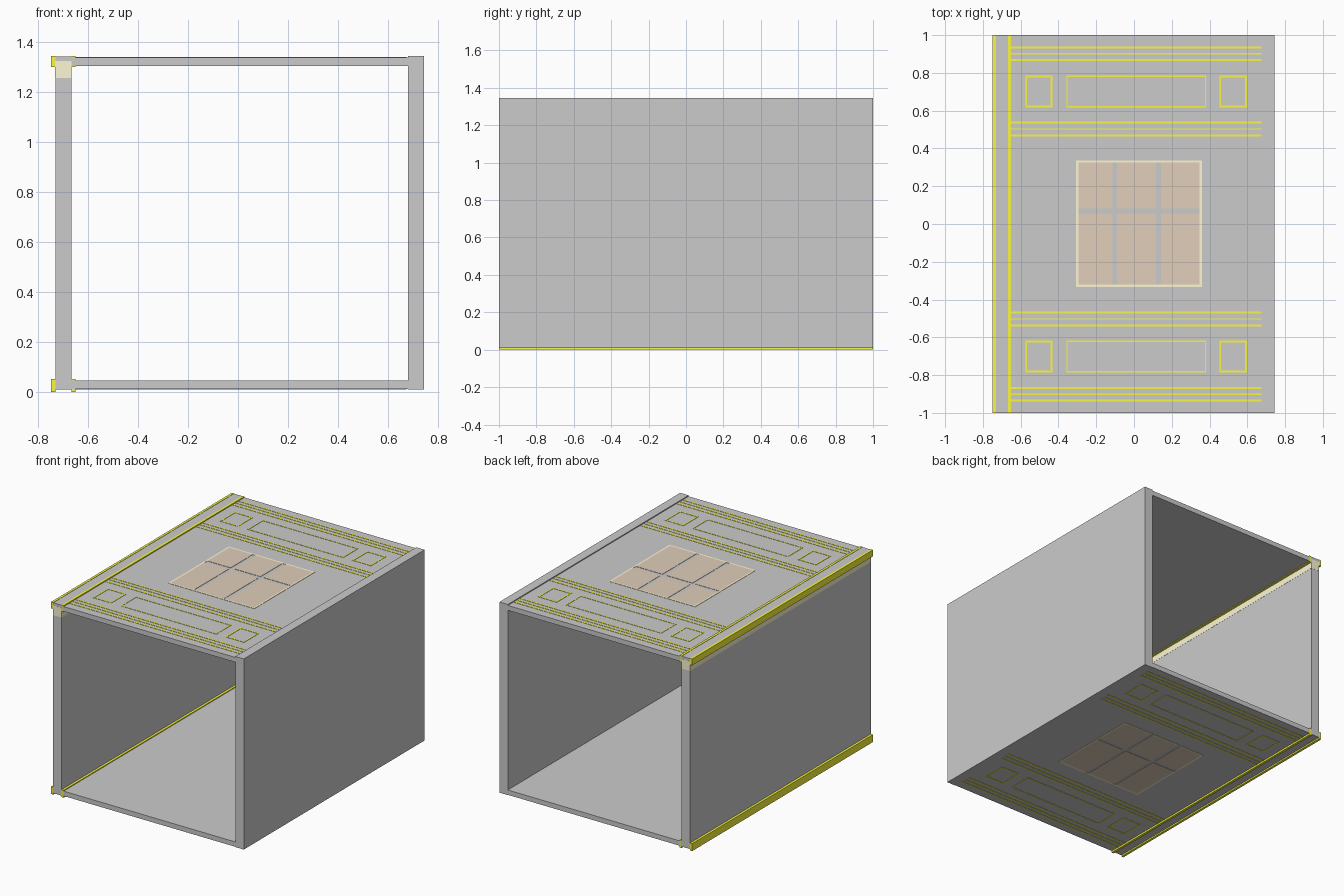
import bpy, bmesh
from mathutils import Matrix, Vector

if "Cube" in bpy.data.objects:
    bpy.data.objects.remove(bpy.data.objects["Cube"])


def material(name, rgb):
    m = bpy.data.materials.new(name)
    m.diffuse_color = (*rgb, 1)
    m.use_nodes = True
    m.node_tree.nodes["Principled BSDF"].inputs["Base Color"].default_value = m.diffuse_color
    return m


GOLD = material("gold_paint", (0.97, 0.94, 0.05))
CREAM = material("cream_paint", (1.0, 0.93, 0.66))
BROWN = material("brown_pane", (0.75, 0.62, 0.49))


def boxes(name, extents, mat=None):
    """One object from a list of (x0, x1, y0, y1, z0, z1) boxes."""
    bm = bmesh.new()
    for x0, x1, y0, y1, z0, z1 in extents:
        centre = Vector(((x0 + x1) / 2, (y0 + y1) / 2, (z0 + z1) / 2))
        size = Vector((x1 - x0, y1 - y0, z1 - z0, 1))
        bmesh.ops.create_cube(bm, size=1, matrix=Matrix.Translation(centre) @ Matrix.Diagonal(size))
    mesh = bpy.data.meshes.new(name)
    bm.to_mesh(mesh)
    bm.free()
    if mat:
        mesh.materials.append(mat)
    ob = bpy.data.objects.new(name, mesh)
    bpy.context.collection.objects.link(ob)
    return ob


def outline(x0, x1, y0, y1, z0, z1, w):
    """Four strips forming a rectangular frame."""
    return [(x0, x1, y0, y0 + w, z0, z1), (x0, x1, y1 - w, y1, z0, z1),
            (x0, x0 + w, y0 + w, y1 - w, z0, z1), (x1 - w, x1, y0 + w, y1 - w, z0, z1)]


# Open-ended shell: two walls and two panels
boxes("left_wall", [(-0.731, -0.667, -1, 1, 0.01, 1.343)])
boxes("right_wall", [(0.68, 0.745, -1, 1, 0.01, 1.345)])
boxes("top_panel", [(-0.667, 0.68, -1, 1, 1.304, 1.338)])
boxes("bottom_panel", [(-0.667, 0.68, -1, 1, 0.012, 0.046)])

# Gold edge rails on both faces of the left wall, top and bottom
for label, z0, z1 in (("top", 1.300, 1.345), ("bottom", 0.0, 0.052)):
    boxes(label + "_edge_rails",
          [(-0.748, -0.731, -1, 1, z0, z1), (-0.667, -0.650, -1, 1, z0, z1)], GOLD)

# Cream band wrapped around the left wall under the top rails
boxes("cream_band", [(-0.732, -0.666, -1.001, 1.001, 1.257, 1.325)], CREAM)

# Painted panel decoration on the outer faces
for label, z0, z1 in (("top", 1.337, 1.340), ("bottom", 0.010, 0.013)):
    gold = []
    for s in (1, -1):
        # triple stripes
        for y, w in ((0.935, 0.010), (0.902, 0.008), (0.868, 0.010),
                     (0.537, 0.010), (0.502, 0.006), (0.468, 0.010)):
            gold.append((-0.65, 0.675, s * y - w / 2, s * y + w / 2, z0, z1))
        # framed rectangles
        ya, yb = sorted((s * 0.618, s * 0.785))
        for xa, xb, w in ((-0.575, -0.432, 0.009), (-0.358, 0.382, 0.006), (0.452, 0.597, 0.009)):
            gold += outline(xa, xb, ya, yb, z0, z1, w)
    boxes(label + "_gold_lines", gold, GOLD)

    # window frame and its six panes
    boxes(label + "_window_frame", outline(-0.307, 0.36, -0.333, 0.337, z0, z1, 0.012), CREAM)
    panes = [(xa, xb, ya, yb, z0, z1)
             for xa, xb in ((-0.295, -0.114), (-0.089, 0.117), (0.143, 0.348))
             for ya, yb in ((-0.321, 0.056), (0.082, 0.325))]
    boxes(label + "_window_panes", panes, BROWN)
